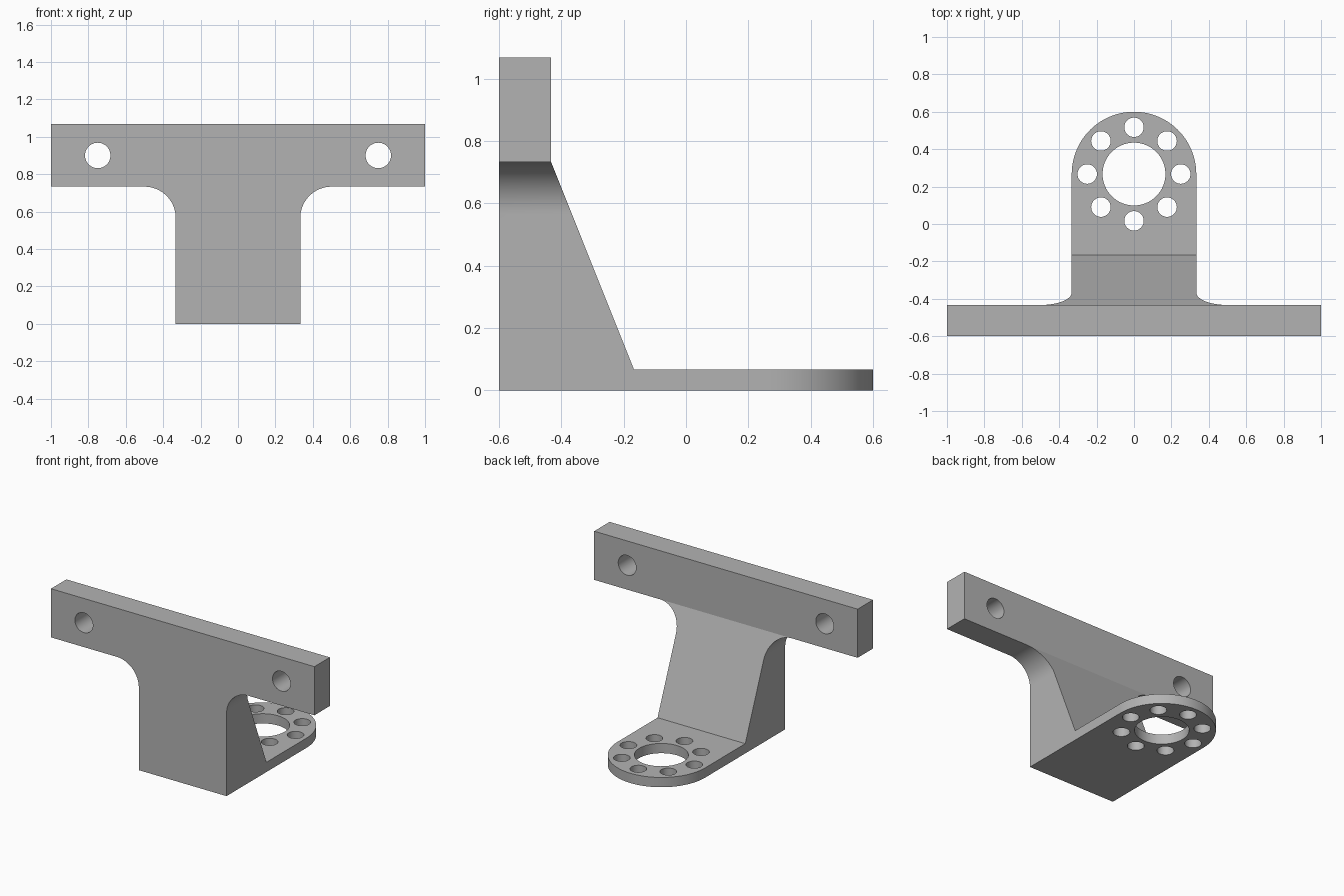
import bpy
import bmesh
from math import sin, cos, pi, radians
from mathutils import Vector

cube = bpy.data.objects.get("Cube")
if cube:
    bpy.data.objects.remove(cube, do_unlink=True)

grey = bpy.data.materials.new("grey_metal")
grey.use_nodes = True
grey.diffuse_color = (0.45, 0.45, 0.45, 1)
grey.node_tree.nodes["Principled BSDF"].inputs["Base Color"].default_value = grey.diffuse_color

HALF, DEPTH, TOP = 1.0, 0.6, 1.067     # overall extents
STEM = 0.333                           # half width of stem and tongue
BAR_Z, BAR_Y = 0.733, -0.433           # underside and back of the crossbar
FILLET = 0.167
PLATE = 0.067                          # base plate thickness
END_Y = 0.267                          # centre of the rounded end


def arc(cx, cy, r, start, end, n=32):
    """Points along an arc, angles in degrees."""
    angles = [radians(start + (end - start) * i / n) for i in range(n + 1)]
    return [(cx + r * cos(a), cy + r * sin(a)) for a in angles]


def prism(name, profile, axis, low, high):
    """Extrude a 2D profile along x, y or z."""
    place = {"x": lambda u, v, w: (w, u, v),
             "y": lambda u, v, w: (u, w, v),
             "z": lambda u, v, w: (u, v, w)}[axis]
    shift = Vector(place(0, 0, high - low))
    bm = bmesh.new()
    face = bm.faces.new([bm.verts.new(place(u, v, low)) for u, v in profile])
    made = bmesh.ops.extrude_face_region(bm, geom=[face], use_keep_orig=True)["geom"]
    bmesh.ops.translate(bm, vec=shift,
                        verts=[g for g in made if isinstance(g, bmesh.types.BMVert)])
    bmesh.ops.recalc_face_normals(bm, faces=bm.faces)
    mesh = bpy.data.meshes.new(name)
    bm.to_mesh(mesh)
    bm.free()
    mesh.materials.append(grey)
    obj = bpy.data.objects.new(name, mesh)
    bpy.context.collection.objects.link(obj)
    return obj


def combine(body, tool, operation):
    """Apply a boolean and discard its tool."""
    tool.hide_render = True
    mod = body.modifiers.new(tool.name, "BOOLEAN")
    mod.object, mod.operation, mod.solver = tool, operation, "EXACT"
    bpy.context.view_layer.objects.active = body
    bpy.ops.object.modifier_apply(modifier=mod.name)
    bpy.data.objects.remove(tool, do_unlink=True)


def drill(body, u, v, r, axis):
    circle = arc(u, v, r, 0, 360, 48)[:-1]
    combine(body, prism("hole_cutter", circle, axis, -2, 2), "DIFFERENCE")


# T-shaped front profile with filleted inner corners
right = [(STEM, 0)] + arc(STEM + FILLET, BAR_Z - FILLET, FILLET, 180, 90, 24)
right += [(HALF, BAR_Z), (HALF, TOP)]
front = right + [(-x, z) for x, z in reversed(right)]
bracket = prism("bracket", front, "y", -DEPTH, DEPTH + 0.1)

# Side profile: upright bar, sloping web and thin base plate
side = [(-DEPTH - 0.1, -0.1), (DEPTH + 0.2, -0.1), (DEPTH + 0.2, PLATE),
        (-0.167, PLATE), (BAR_Y, BAR_Z), (BAR_Y, TOP + 0.1), (-DEPTH - 0.1, TOP + 0.1)]
combine(bracket, prism("side_profile", side, "x", -1.2, 1.2), "INTERSECT")

# Rounded end of the base plate
rounded = arc(0, END_Y, STEM, 1, 179, 64)
plan = [(-1.2, -1), (1.2, -1), (1.2, rounded[0][1])] + rounded + [(-1.2, rounded[-1][1])]
combine(bracket, prism("plan_profile", plan, "z", -1, 2), "INTERSECT")

# Mounting holes in the crossbar
for x in (-0.75, 0.75):
    drill(bracket, x, 0.9, 0.068, "y")

# Centre bore and ring of eight bolt holes
bore = prism("bore_cutter", arc(0, END_Y, 0.168, 0, 360, 64)[:-1], "z", -0.5, 0.5)
combine(bracket, bore, "DIFFERENCE")
for i in range(8):
    a = i * pi / 4
    drill(bracket, 0.25 * cos(a), END_Y + 0.25 * sin(a), 0.052, "z")

# Smooth curved walls, keep machined edges sharp
bpy.ops.object.select_all(action="DESELECT")
bracket.select_set(True)
bpy.context.view_layer.objects.active = bracket
bpy.ops.object.shade_smooth_by_angle(angle=radians(20))
